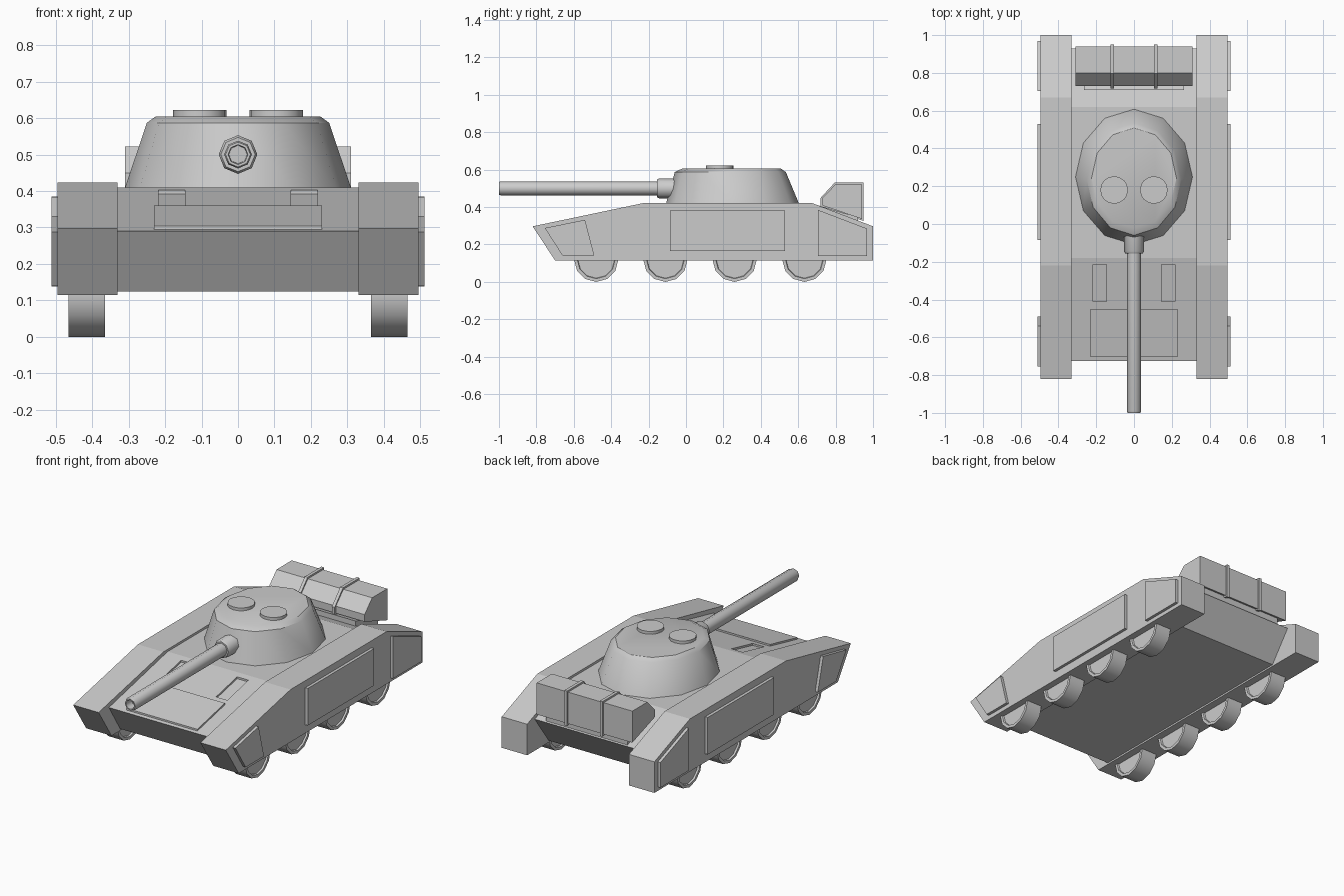
import bpy, bmesh, math

if "Cube" in bpy.data.objects:
    bpy.data.objects.remove(bpy.data.objects["Cube"])


def finish(name, bm, angle=None):
    bmesh.ops.recalc_face_normals(bm, faces=bm.faces)
    me = bpy.data.meshes.new(name)
    bm.to_mesh(me)
    bm.free()
    ob = bpy.data.objects.new(name, me)
    bpy.context.collection.objects.link(ob)
    if angle:
        bpy.ops.object.select_all(action='DESELECT')
        bpy.context.view_layer.objects.active = ob
        ob.select_set(True)
        bpy.ops.object.shade_smooth_by_angle(angle=math.radians(angle))
    return ob


def extrude_x(name, profile, x0, x1):
    """Side profile (y, z) extruded from x0 to x1."""
    bm = bmesh.new()
    a = [bm.verts.new((x0, y, z)) for y, z in profile]
    b = [bm.verts.new((x1, y, z)) for y, z in profile]
    bm.faces.new(a)
    bm.faces.new(b)
    n = len(a)
    for i in range(n):
        j = (i + 1) % n
        bm.faces.new((a[i], a[j], b[j], b[i]))
    return finish(name, bm)


def loft(name, rings, angle=None):
    """Bridge rings of points and cap both ends."""
    bm = bmesh.new()
    rs = [[bm.verts.new(p) for p in r] for r in rings]
    n = len(rs[0])
    for a, b in zip(rs, rs[1:]):
        for i in range(n):
            j = (i + 1) % n
            bm.faces.new((a[i], a[j], b[j], b[i]))
    bm.faces.new(rs[0])
    bm.faces.new(rs[-1])
    return finish(name, bm, angle)


def ring(n, axis, c, r1, r2=None):
    """Ring of n points around c, perpendicular to the axis, a vertex at the top."""
    r2 = r2 or r1
    pts = []
    for i in range(n):
        t = 2 * math.pi * i / n
        u, v = r1 * math.sin(t), r2 * math.cos(t)
        d = {'x': (0, u, v), 'y': (u, 0, v), 'z': (u, v, 0)}[axis]
        pts.append(tuple(p + q for p, q in zip(c, d)))
    return pts


def glacis(y):
    return 0.29 + (y + 0.725) * 0.12 / 0.545


# central hull
hull = extrude_x("hull", [(-0.725, 0.29), (-0.18, 0.41), (0.62, 0.41), (0.93, 0.30),
                          (0.80, 0.125), (-0.62, 0.125)], -0.335, 0.335)

# shallow recesses in the sloped front deck
for s in (-1, 1):
    y0, y1 = -0.41, -0.215
    cut = extrude_x("recess_cutter", [(y0, glacis(y0) - 0.011), (y1, glacis(y1) - 0.011),
                                      (y1, 0.5), (y0, 0.5)], s * 0.145, s * 0.218)
    cut.hide_render = True
    cut.hide_viewport = False
    cut.display_type = 'WIRE'
    mod = hull.modifiers.new("recess", 'BOOLEAN')
    mod.operation = 'DIFFERENCE'
    mod.solver = 'EXACT'
    mod.object = cut

# raised front deck plate
extrude_x("front_deck_plate", [(-0.705, glacis(-0.705)), (-0.705, glacis(-0.705) + 0.01),
                               (-0.45, glacis(-0.45) + 0.01), (-0.45, glacis(-0.45) - 0.02),
                               (-0.69, glacis(-0.705) - 0.02)], -0.23, 0.23)

sponson = [(-0.82, 0.297), (-0.22, 0.423), (0.67, 0.423), (1.0, 0.297), (1.0, 0.115), (-0.70, 0.115)]
panels = {
    "front_side_panel": [(-0.755, 0.288), (-0.54, 0.332), (-0.49, 0.14), (-0.66, 0.14)],
    "middle_side_panel": [(-0.085, 0.165), (-0.085, 0.382), (0.53, 0.382), (0.53, 0.165)],
    "rear_side_panel": [(0.705, 0.385), (0.968, 0.285), (0.968, 0.138), (0.705, 0.138)],
}
for s in (-1, 1):
    # side sponsons with armour panels
    extrude_x("sponson", sponson, s * 0.33, s * 0.495)
    for name, prof in panels.items():
        extrude_x(name, prof, s * 0.49, s * 0.512)
    # road wheels with a dished rim
    for y in (-0.48, -0.11, 0.26, 0.633):
        stations = [(0.375, 0.098), (0.365, 0.101), (0.365, 0.118),
                    (0.465, 0.118), (0.465, 0.101), (0.455, 0.098)]
        loft("road_wheel", [ring(12, 'x', (s * x, y, 0.118), r) for x, r in stations], 35)
    # turret hatches
    loft("hatch", [ring(16, 'z', (s * 0.105, 0.18, z), 0.073) for z in (0.59, 0.622)], 35)

# turret
loft("turret", [ring(12, 'z', (0, 0.25, 0.40), 0.313, 0.362),
                ring(12, 'z', (0, 0.237, 0.587), 0.25, 0.297),
                ring(12, 'z', (0, 0.243, 0.605), 0.225, 0.265)], 34.5)

# gun barrel with bore, and its collar
loft("gun_barrel", [ring(8, 'y', (0, y, 0.5), r) for y, r in
                    [(0.05, 0.038), (-0.99, 0.038), (-1.0, 0.034), (-1.0, 0.027), (-0.95, 0.025)]], 46)
loft("gun_collar", [ring(8, 'y', (0, y, 0.5), r) for y, r in
                    [(0.05, 0.053), (-0.145, 0.053), (-0.155, 0.047)]], 46)

# rear stowage box, its straps and the base plate under it
extrude_x("stowage_box", [(0.73, 0.45), (0.80, 0.522), (0.94, 0.522), (0.94, 0.337), (0.73, 0.408)],
          -0.31, 0.31)
for x in (-0.115, 0.115):
    extrude_x("strap", [(0.718, 0.447), (0.796, 0.532), (0.949, 0.532), (0.949, 0.326), (0.718, 0.402)],
              x - 0.009, x + 0.009)
extrude_x("box_base", [(0.71, 0.37), (0.71, 0.408), (0.92, 0.345), (0.92, 0.295)], -0.265, 0.265)
